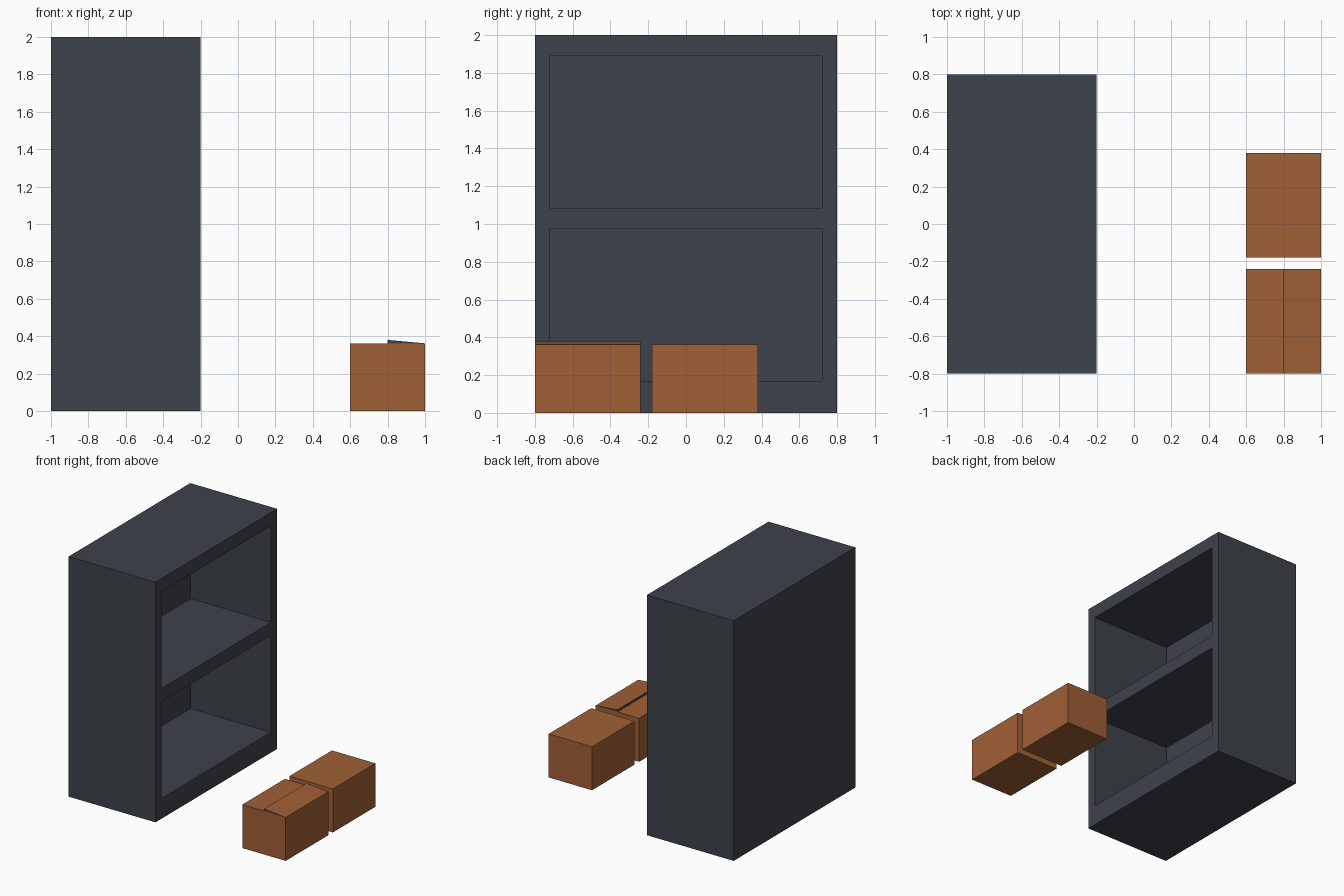
import bpy, bmesh

if "Cube" in bpy.data.objects:
    bpy.data.objects.remove(bpy.data.objects["Cube"])


def material(name, rgb):
    m = bpy.data.materials.new(name)
    m.diffuse_color = (*rgb, 1)
    m.use_nodes = True
    m.node_tree.nodes["Principled BSDF"].inputs["Base Color"].default_value = m.diffuse_color
    return m


slate = material("dark slate", (0.048, 0.056, 0.069))
cardboard = material("cardboard brown", (0.352, 0.117, 0.037))


def finish(name, bm, mats):
    bmesh.ops.recalc_face_normals(bm, faces=bm.faces)
    me = bpy.data.meshes.new(name)
    bm.to_mesh(me)
    bm.free()
    ob = bpy.data.objects.new(name, me)
    for m in mats:
        me.materials.append(m)
    bpy.context.collection.objects.link(ob)
    return ob


def box(bm, lo, hi):
    verts = bmesh.ops.create_cube(bm, size=1)["verts"]
    for v in verts:
        v.co = [lo[i] if v.co[i] < 0 else hi[i] for i in range(3)]
    return verts


# Shelf cabinet: front faces +x, with two open bays pushed in
bm = bmesh.new()
ys, zs = (-0.8, -0.72, 0.72, 0.8), (0, 0.17, 0.975, 1.085, 1.89, 2)
box(bm, (-1, -0.8, 0), (-0.2, 0.8, 2))
front = [f for f in bm.faces if f.calc_center_median().x > -0.3]
bmesh.ops.delete(bm, geom=front, context="FACES_ONLY")
grid = [[bm.verts.new((-0.2, y, z)) for z in zs] for y in ys]
bays = []
for i in range(3):
    for j in range(5):
        f = bm.faces.new((grid[i][j], grid[i + 1][j], grid[i + 1][j + 1], grid[i][j + 1]))
        if i == 1 and j in (1, 3):
            bays.append(f)
for f in bays:
    r = bmesh.ops.extrude_face_region(bm, geom=[f])
    for v in r["geom"]:
        if isinstance(v, bmesh.types.BMVert):
            v.co.x = -0.94
bmesh.ops.delete(bm, geom=[f for f in bays if f.is_valid], context="FACES_ONLY")
bmesh.ops.remove_doubles(bm, verts=bm.verts, dist=1e-4)
finish("shelf_cabinet", bm, [slate])

# Two cardboard boxes
for name, y in (("closed_box", -0.18), ("opened_box", -0.8)):
    bm = bmesh.new()
    box(bm, (0.6, y, 0), (1, y + 0.56, 0.362))
    finish(name, bm, [cardboard])

# Slightly lifted lid flap with dark gap beneath it
bm = bmesh.new()
for v in box(bm, (0.8, -0.8, 0.362), (1, -0.24, 0.38)):
    if v.co.x > 0.9:
        v.co.z = 0.362
bmesh.ops.remove_doubles(bm, verts=bm.verts, dist=1e-4)
bmesh.ops.recalc_face_normals(bm, faces=bm.faces)
for f in bm.faces:
    f.normal_update()
    f.material_index = 0 if f.normal.z > 0.5 else 1
finish("lifted_flap", bm, [cardboard, slate])
